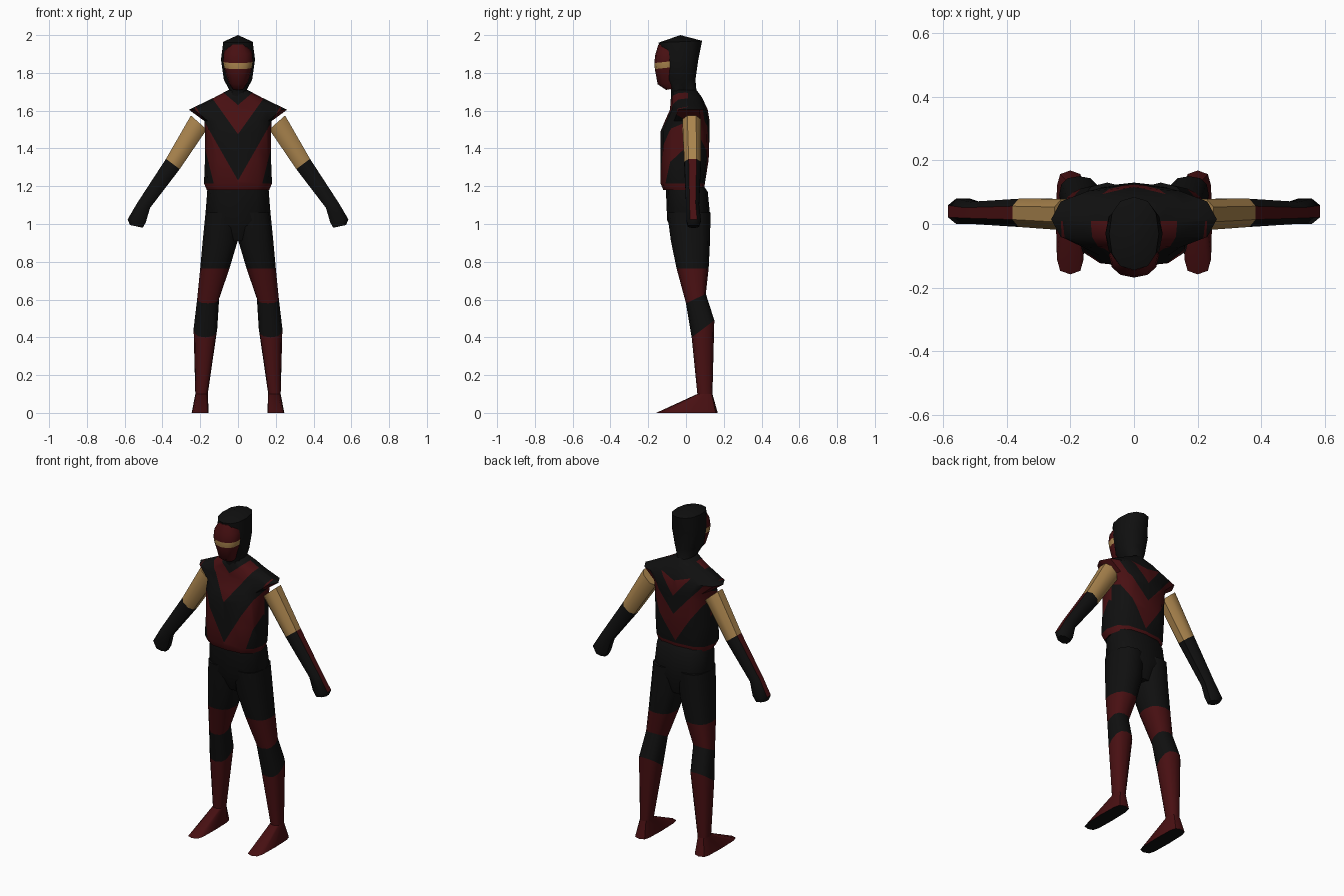
import bpy, bmesh, math
from mathutils import Vector

if "Cube" in bpy.data.objects:
    bpy.data.objects.remove(bpy.data.objects["Cube"])

BLACK, RED, TAN = 0, 1, 2
MATS = []
for name, col in (("black cloth", (0.005, 0.005, 0.005)),
                  ("dark red cloth", (0.065, 0.005, 0.006)),
                  ("tan skin", (0.40, 0.23, 0.075))):
    m = bpy.data.materials.new(name)
    m.diffuse_color = (*col, 1)
    m.use_nodes = True
    m.node_tree.nodes["Principled BSDF"].inputs["Base Color"].default_value = m.diffuse_color
    MATS.append(m)


def ring(c, u, v, n, p=1.0, turn=0.0):
    """Rounded cross-section around c with half axes u and v."""
    c, u, v = Vector(c), Vector(u), Vector(v)
    pts = []
    for i in range(n):
        a = 2 * math.pi * (i + turn) / n
        co, si = math.cos(a), math.sin(a)
        pts.append(c + u * math.copysign(abs(co) ** p, co)
                   + v * math.copysign(abs(si) ** p, si))
    return pts


def flat_ring(x0, x1, yf, yb, zf, zb, n=12, p=0.8):
    """Cross-section from x and y limits, with its own height at front and back."""
    return ring(((x0 + x1) / 2, (yf + yb) / 2, (zf + zb) / 2),
                ((x1 - x0) / 2, 0, 0), (0, (yb - yf) / 2, (zb - zf) / 2), n, p)


def loft(rings, tip=None):
    bm = bmesh.new()
    rows = [[bm.verts.new(q) for q in r] for r in rings]
    n = len(rows[0])
    for a, b in zip(rows, rows[1:]):
        for i in range(n):
            bm.faces.new((a[i], a[(i + 1) % n], b[(i + 1) % n], b[i]))
    bm.faces.new(rows[0])
    if tip:
        t = bm.verts.new(tip)
        for i in range(n):
            bm.faces.new((rows[-1][i], rows[-1][(i + 1) % n], t))
    else:
        bm.faces.new(rows[-1])
    bmesh.ops.recalc_face_normals(bm, faces=bm.faces[:])
    return bm


def finish(bm, name, paint, mirror=False):
    if mirror:
        bmesh.ops.scale(bm, vec=(-1, 1, 1), verts=bm.verts[:])
    bmesh.ops.recalc_face_normals(bm, faces=bm.faces[:])
    bm.normal_update()
    for f in bm.faces:
        f.material_index = paint(f.calc_center_median(), f.normal)
    me = bpy.data.meshes.new(name)
    bm.to_mesh(me)
    bm.free()
    for m in MATS:
        me.materials.append(m)
    bpy.context.collection.objects.link(bpy.data.objects.new(name, me))


def cut(bm, co, no, test):
    """Cut the faces that pass the test along a plane."""
    faces = [f for f in bm.faces if test(f.calc_center_median())]
    geom = set(faces)
    for f in faces:
        geom.update(f.edges, f.verts)
    bmesh.ops.bisect_plane(bm, geom=list(geom), dist=1e-5, plane_co=co, plane_no=no)


# Tunic with flared shoulder caps
SPLIT = 0.01
bm = loft([flat_ring(-w, w, yf, yb, z, z, 12, p) for z, w, yf, yb, p in (
    (1.18, .165, -.12, .095, .75), (1.215, .18, -.135, .10, .75),
    (1.34, .175, -.135, .12, .75), (1.49, .175, -.135, .125, .75),
    (1.545, .178, -.112, .125, .75), (1.605, .26, -.085, .115, .85),
    (1.67, .125, -.08, .085, .9), (1.71, .05, -.075, .055, 1))])
# Chevron edges as height at the middle and slope outwards
FRONT = ((1.475, 1.4), (1.63, .85), (1.23, 1.75), (.70, 4.0))
BACK = ((1.51, 1.2), (1.60, .3), (1.23, 1.5), (1.40, 1.13))
cut(bm, (0, SPLIT, 0), (0, 1, 0), lambda c: True)
cut(bm, (0, 0, 0), (1, 0, 0), lambda c: True)
for lines, d in ((FRONT, -1), (BACK, 1)):
    for z0, k in lines:
        for s in (1, -1):
            cut(bm, (0, 0, z0), (-s * k, 0, 1),
                lambda c: (c.y - SPLIT) * d > 0 and c.x * s > 0 and c.z > 1.216)


def tunic_paint(c, n):
    a, z = abs(c.x), c.z
    if z < 1.215:
        return RED if z > 1.181 else BLACK
    if 1.545 < z < 1.605 and a > .18 and n.z < -.2:
        return RED
    h = [z0 + k * a for z0, k in (FRONT if c.y < SPLIT else BACK)]
    if c.y < SPLIT:
        red = h[0] < z < h[1] or h[3] < z < h[2]
    else:
        red = h[0] < z < h[1] or (h[2] < z < h[3] and z < 1.58)
    return RED if red else BLACK


finish(bm, "tunic", tunic_paint)

# Hood, open shape closed to a peak
bm = loft([flat_ring(-w, w, yf, yb, zf, zb, 12, .85) for w, yf, yb, zf, zb in (
    (.075, -.078, .075, 1.65, 1.66), (.047, -.08, .055, 1.71, 1.71),
    (.075, -.115, .05, 1.765, 1.765), (.09, -.125, .065, 1.87, 1.87),
    (.078, -.145, .085, 1.96, 1.97))], (0, -.03, 2.0))
finish(bm, "hood", lambda c, n: BLACK)

# Mask with an eye opening band
bm = loft([flat_ring(-w, w, yf, -.03, zf, zf + .015, 12, .9) for w, yf, zf in (
    (.03, -.105, 1.71), (.05, -.15, 1.74), (.074, -.165, 1.82),
    (.079, -.168, 1.852), (.075, -.162, 1.90), (.045, -.146, 1.95))])
finish(bm, "mask", lambda c, n: TAN if 1.825 < c.z < 1.862 and abs(n.z) < .8 else RED)

# Hips
bm = loft([flat_ring(-w, w, yf, yb, z, z, 12, .75) for z, w, yf, yb in (
    (1.20, .162, -.108, .095), (1.17, .163, -.106, .115),
    (1.02, .175, -.1, .13), (.91, .08, -.05, .1))])
finish(bm, "hips", lambda c, n: BLACK)

LEG = ((-.005, .172, -.10, .13, 1.06, 1.06), (.002, .187, -.08, .127, .91, .91),
       (.045, .20, -.05, .12, .765, .765), (.10, .216, 0, .105, .58, .63),
       (.11, .235, .03, .15, .40, .49), (.16, .226, .06, .14, .10, .10))
# Outer and inner arm edges in x and z, then front and back limits
ARM = ((.25, 1.575, .165, 1.50, -.02, .08), (.382, 1.345, .308, 1.29, -.01, .08),
       (.535, 1.11, .465, 1.085, 0, .07), (.585, 1.025, .487, 1.01, 0, .08),
       (.573, .995, .503, .98, .01, .07))

for side, mirror in (("right", False), ("left", True)):
    s = -1 if mirror else 1
    # Trouser leg and shin guard in stacked bands
    for name, lo, hi, col in (("thigh", 0, 2, BLACK), ("knee_band", 2, 3, RED),
                              ("shin", 3, 4, BLACK), ("boot_shaft", 4, 5, RED)):
        bm = loft([flat_ring(*r) for r in LEG[lo:hi + 1]])
        finish(bm, f"{side}_{name}", lambda c, n: col, mirror)

    # Foot sloping from ankle to toe, dark sole
    sole = flat_ring(.155, .245, -.158, .168, 0, 0, 12, .5)
    bm = loft([flat_ring(*LEG[-1]), sole])
    finish(bm, f"{side}_foot", lambda c, n: BLACK if n.z < -.9 else RED, mirror)

    # Bare upper arm, gloved forearm and fist
    rings = [ring(((a + e) / 2, (yf + yb) / 2, (b + f) / 2),
                  ((a - e) / 1.9, 0, (b - f) / 1.9), (0, (yb - yf) / 1.9, 0), 8, .85, .5)
             for a, b, e, f, yf, yb in ARM]
    finish(loft(rings[:2]), f"{side}_upper_arm", lambda c, n: TAN, mirror)
    out = Vector((s * .82, 0, .57))
    finish(loft(rings[1:]), f"{side}_glove",
           lambda c, n: RED if n.dot(out) > .8 and abs(n.y) < .35 else BLACK, mirror)

# Soft shading with sharp edges kept
for o in bpy.data.objects:
    o.select_set(True)
    bpy.context.view_layer.objects.active = o
bpy.ops.object.shade_smooth_by_angle(angle=math.radians(45))
